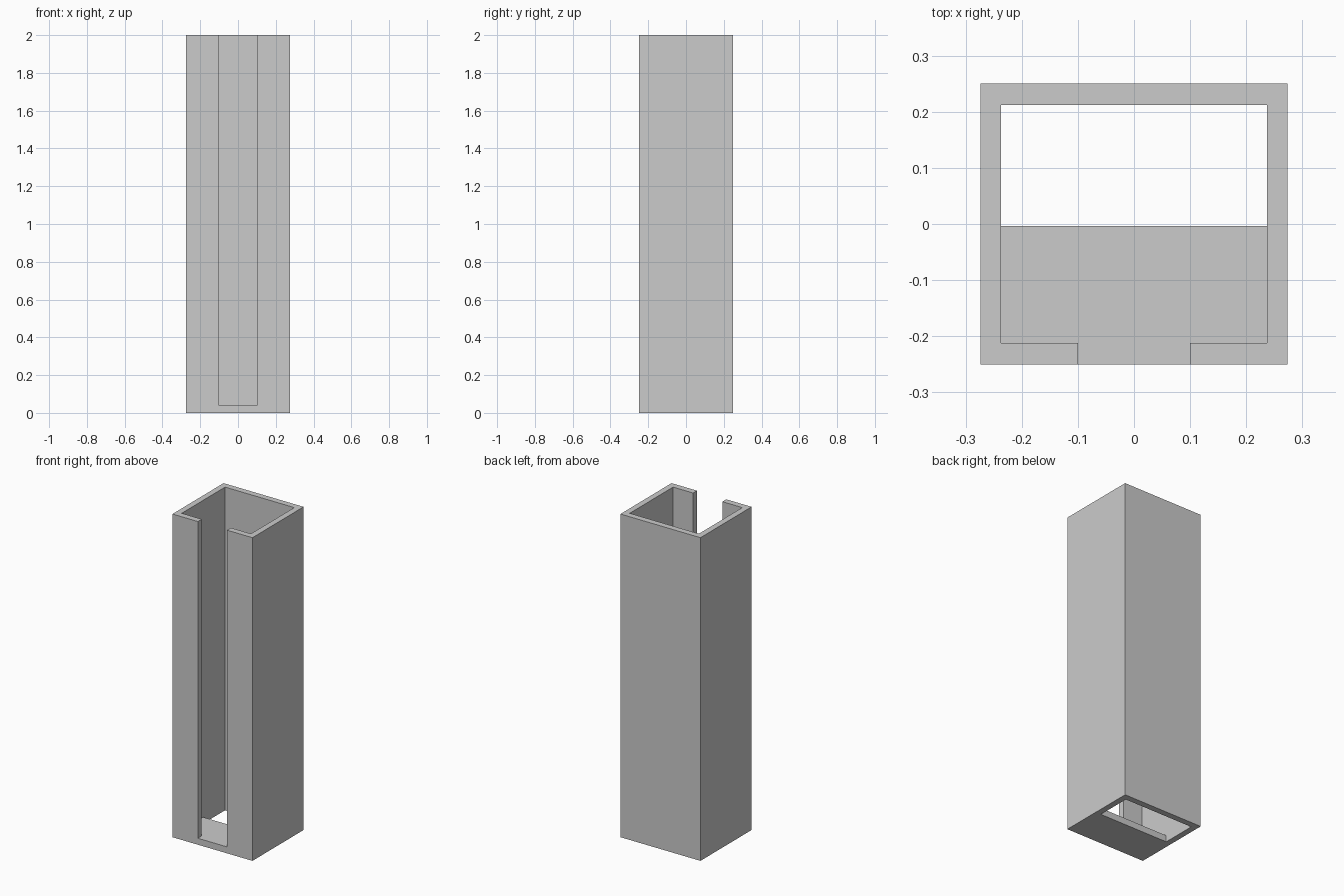
import bpy
import bmesh

if "Cube" in bpy.data.objects:
    bpy.data.objects.remove(bpy.data.objects["Cube"])

W, D, H = 0.274, 0.25, 2.0       # half width, half depth, height
IX, IY = 0.237, 0.212            # half size of the inner cavity
SLOT, FLOOR, LIP = 0.1, 0.04, -0.004

grey = bpy.data.materials.new("grey")
grey.diffuse_color = (0.6, 0.6, 0.6, 1)
grey.use_nodes = True
grey.node_tree.nodes["Principled BSDF"].inputs["Base Color"].default_value = grey.diffuse_color


def prism(name, outline, z0, z1):
    """Extrude a counter-clockwise xy outline from z0 to z1."""
    bm = bmesh.new()
    face = bm.faces.new([bm.verts.new((x, y, z0)) for x, y in outline])
    top = bmesh.ops.extrude_face_region(bm, geom=[face], use_keep_orig=True)["geom"]
    for v in top:
        if isinstance(v, bmesh.types.BMVert):
            v.co.z = z1
    bmesh.ops.recalc_face_normals(bm, faces=bm.faces)
    mesh = bpy.data.meshes.new(name)
    bm.to_mesh(mesh)
    bm.free()
    mesh.materials.append(grey)
    obj = bpy.data.objects.new(name, mesh)
    bpy.context.collection.objects.link(obj)
    return obj


def rect(x, y0, y1):
    return [(-x, y0), (x, y0), (x, y1), (-x, y1)]


# Square column body
body = prism("column_body", rect(W, -D, D), 0, H)

# Cavity joined with the front slot, open at the top
cavity = prism("cavity_cutter", [
    (-SLOT, -D - 0.1), (SLOT, -D - 0.1), (SLOT, -IY), (IX, -IY),
    (IX, IY), (-IX, IY), (-IX, -IY), (-SLOT, -IY)], FLOOR, H + 0.1)

# Opening through the rear half of the floor
opening = prism("floor_opening_cutter", rect(IX, LIP, IY), -0.1, 0.3)

for cutter in (cavity, opening):
    mod = body.modifiers.new(cutter.name, "BOOLEAN")
    mod.operation = "DIFFERENCE"
    mod.solver = "EXACT"
    mod.object = cutter
    cutter.hide_render = True
    cutter.display_type = "WIRE"
